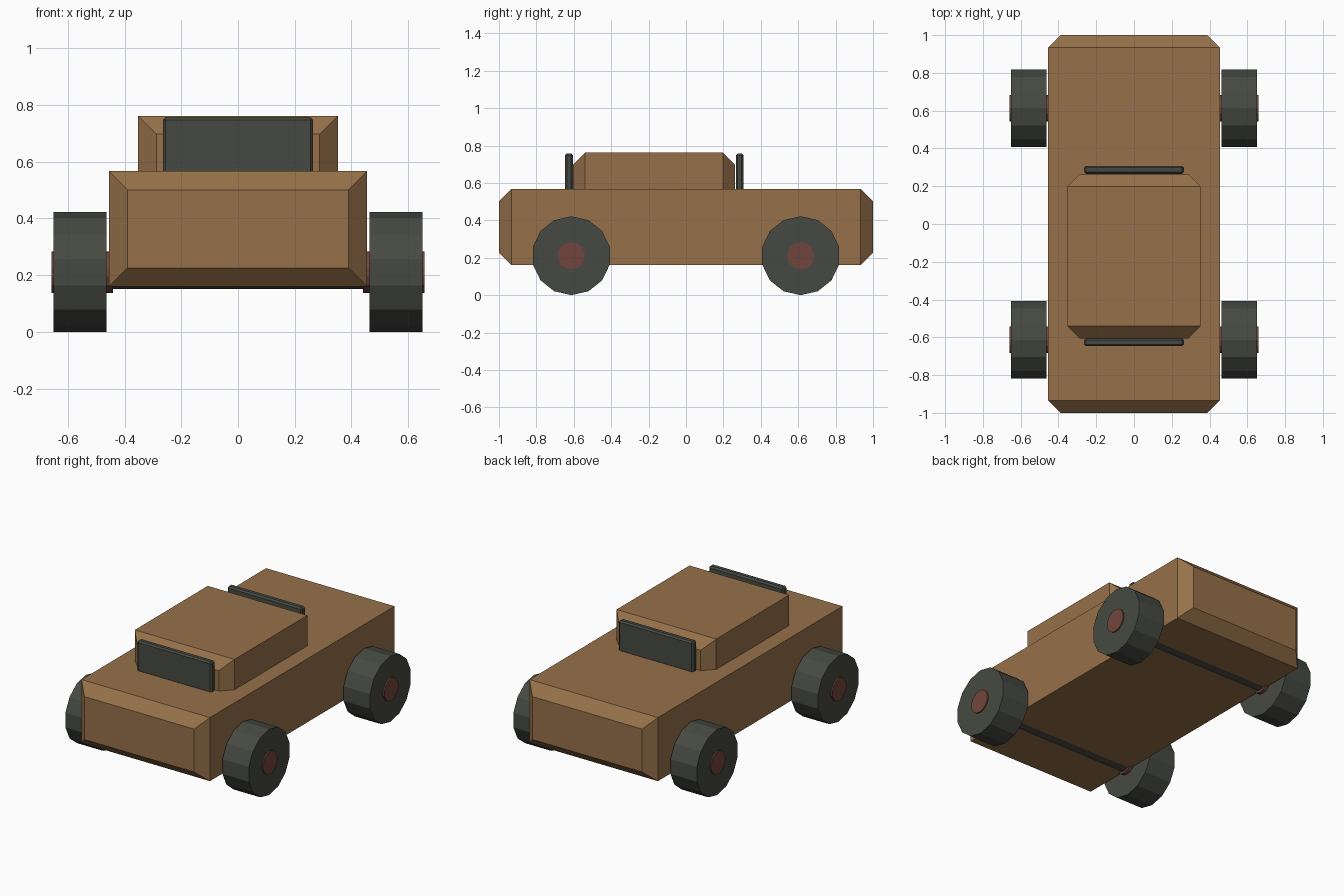
import bpy, bmesh, math
from mathutils import Matrix

if "Cube" in bpy.data.objects:
    bpy.data.objects.remove(bpy.data.objects["Cube"])


def material(name, rgb):
    m = bpy.data.materials.new(name)
    m.diffuse_color = (*rgb, 1)
    m.use_nodes = True
    m.node_tree.nodes["Principled BSDF"].inputs["Base Color"].default_value = m.diffuse_color
    return m


BROWN = material("brown paint", (0.305, 0.165, 0.067))
DARK = material("dark grey", (0.062, 0.067, 0.054))
RED = material("dull red", (0.17, 0.060, 0.047))


def finish(name, bm, mat):
    bmesh.ops.recalc_face_normals(bm, faces=bm.faces[:])
    mesh = bpy.data.meshes.new(name)
    bm.to_mesh(mesh)
    bm.free()
    mesh.materials.append(mat)
    ob = bpy.data.objects.new(name, mesh)
    bpy.context.collection.objects.link(ob)
    return ob


def end_chamfer_block(name, half_x, y0, y1, z0, z1, c, mat):
    """Block along y whose two end faces are chamfered on all four sides."""
    bm = bmesh.new()
    rings = []
    for y, inset in ((y0, c), (y0 + c, 0), (y1 - c, 0), (y1, c)):
        x, lo, hi = half_x - inset, z0 + inset, z1 - inset
        rings.append([bm.verts.new(p) for p in
                      ((-x, y, lo), (x, y, lo), (x, y, hi), (-x, y, hi))])
    for a, b in zip(rings, rings[1:]):
        for i in range(4):
            j = (i + 1) % 4
            bm.faces.new((a[i], a[j], b[j], b[i]))
    bm.faces.new(rings[0])
    bm.faces.new(rings[-1])
    return finish(name, bm, mat)


def x_cylinder(name, x0, x1, y, z, r, sides, mat):
    """Cylinder along x with one corner pointing straight up."""
    bm = bmesh.new()
    bmesh.ops.create_cone(bm, cap_ends=True, segments=sides,
                          radius1=r, radius2=r, depth=abs(x1 - x0))
    top = max(bm.verts, key=lambda v: v.co.x)
    turn = -math.atan2(top.co.y, top.co.x)
    bmesh.ops.transform(bm, verts=bm.verts[:],
                        matrix=Matrix.Translation(((x0 + x1) / 2, y, z))
                        @ Matrix.Rotation(-math.pi / 2, 4, 'Y')
                        @ Matrix.Rotation(turn, 4, 'Z'))
    return finish(name, bm, mat)


# Body and cabin
end_chamfer_block("body", 0.455, -1.0, 1.0, 0.16, 0.567, 0.066, BROWN)
end_chamfer_block("cabin", 0.353, -0.605, 0.263, 0.45, 0.762, 0.065, BROWN)

# Window slabs with finely bevelled edges
for name, y in (("windscreen", -0.626), ("rear_window", 0.287)):
    bm = bmesh.new()
    bmesh.ops.create_cube(bm, size=1)
    bmesh.ops.scale(bm, verts=bm.verts[:], vec=(0.53, 0.042, 0.20))
    bmesh.ops.translate(bm, verts=bm.verts[:], vec=(0, y, 0.658))
    bmesh.ops.bevel(bm, geom=bm.edges[:], offset=0.01, segments=1,
                    affect='EDGES')
    finish(name, bm, DARK)

# Axles, wheels and hubs
for end, y in (("front", -0.613), ("rear", 0.613)):
    x_cylinder(end + "_axle", -0.46, 0.46, y, 0.21, 0.058, 14, DARK)
    for side, s in (("left", -1), ("right", 1)):
        x_cylinder(f"{end}_{side}_wheel", s * 0.463, s * 0.65, y, 0.211,
                   0.211, 14, DARK)
        x_cylinder(f"{end}_{side}_hub", s * 0.44, s * 0.658, y, 0.211,
                   0.073, 14, RED)
